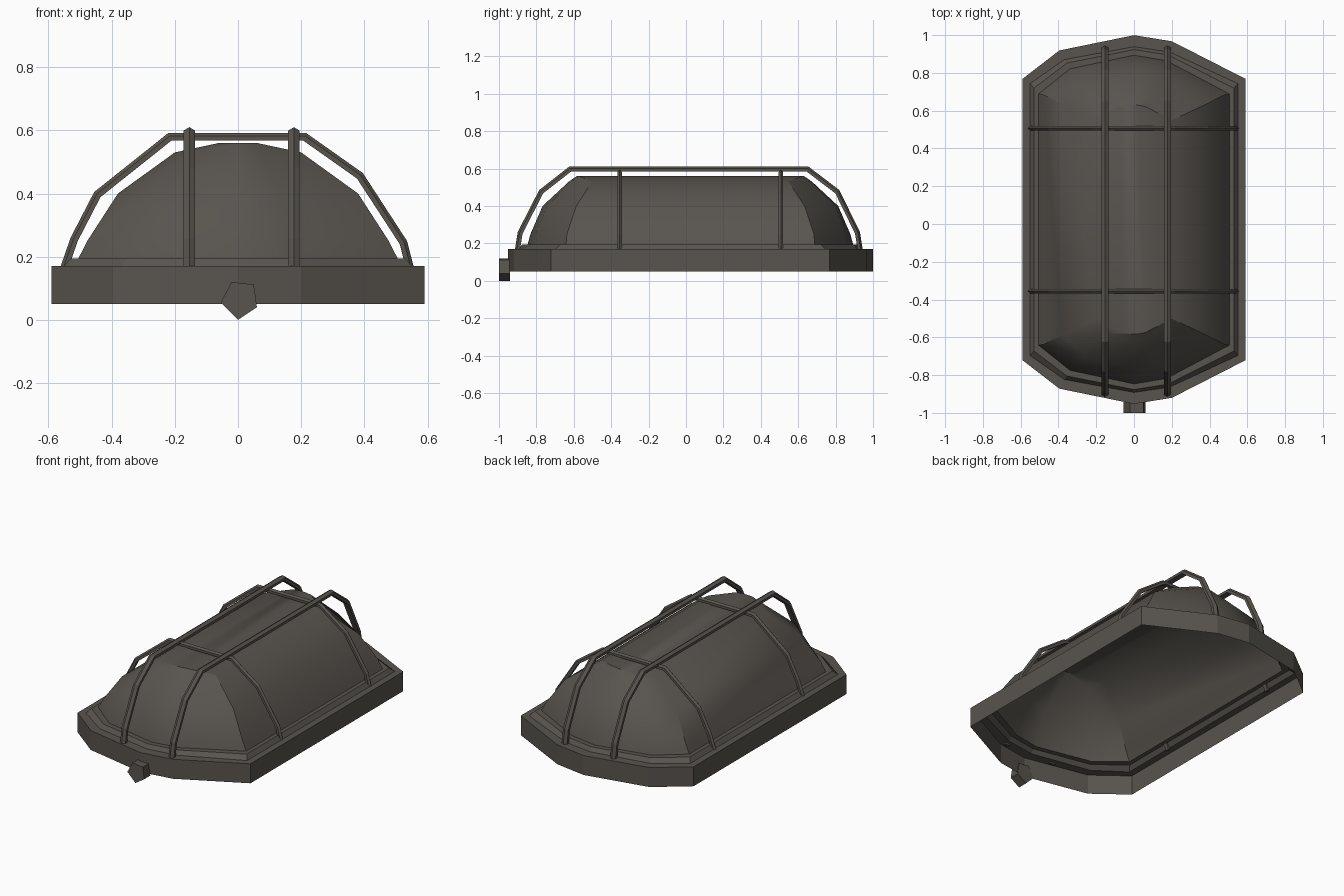
import bpy, math
from mathutils import Vector

if "Cube" in bpy.data.objects:
    bpy.data.objects.remove(bpy.data.objects["Cube"])

mat = bpy.data.materials.new("dark warm grey")
mat.diffuse_color = (0.098, 0.088, 0.076, 1)
mat.use_nodes = True
mat.node_tree.nodes["Principled BSDF"].inputs["Base Color"].default_value = mat.diffuse_color


def make(name, verts, faces, smooth=None):
    me = bpy.data.meshes.new(name)
    me.from_pydata(verts, [], faces)
    me.materials.append(mat)
    ob = bpy.data.objects.new(name, me)
    bpy.context.collection.objects.link(ob)
    bpy.ops.object.select_all(action='DESELECT')
    ob.select_set(True)
    bpy.context.view_layer.objects.active = ob
    if smooth:
        bpy.ops.object.shade_smooth_by_angle(angle=math.radians(smooth))
    return ob


# Faceted bowed end shared by base, lip and dome: (x fraction, bulge fraction)
END = [(1, 0), (0.34, 0.86), (0, 1), (-0.67, 0.65), (-1, 0)]


def outline(w, corner, tip, z, cy=0.0235):
    back = [(w * a, cy + corner + (tip - corner) * b, z) for a, b in END]
    front = [(w * a, cy - corner - (tip - corner) * b, z) for a, b in reversed(END)]
    return back + front


def loft(name, levels, cap=False, smooth=None):
    verts = [v for lv in levels for v in outline(*lv)]
    n = 2 * len(END)
    faces = []
    for r in range(len(levels) - 1):
        for i in range(n):
            j = (i + 1) % n
            faces.append((r * n + i, r * n + j, (r + 1) * n + j, (r + 1) * n + i))
    if cap:
        k = (len(levels) - 1) * n
        faces.append(tuple(range(k, k + n)))
    return make(name, verts, faces, smooth)


# Open-bottomed base wall, flange and raised lip: half width, corner y, tip y, z
loft("base_housing", [(0.59, 0.745, 0.976, 0.05), (0.59, 0.745, 0.976, 0.17),
                      (0.55, 0.72, 0.915, 0.17), (0.53, 0.695, 0.90, 0.195),
                      (0.505, 0.665, 0.87, 0.195)])

# Domed cover
loft("dome_cover", [(0.505, 0.665, 0.87, 0.195), (0.477, 0.66, 0.855, 0.25),
                    (0.38, 0.61, 0.79, 0.40), (0.20, 0.525, 0.65, 0.53),
                    (0.06, 0.598, 0.607, 0.56)], cap=True, smooth=30)


def bar(name, path, axis, offset, half_w, half_t):
    """Sweep a pentagonal section along a planar (u, z) path; mitred corners."""
    p = [Vector(q) for q in path]
    sec = [(-1, -1), (1, -1), (1, 0.2), (0, 1), (-1, 0.2)]
    verts, faces = [], []
    for i, q in enumerate(p):
        d1 = (p[i] - p[i - 1]).normalized() if i else (p[1] - p[0]).normalized()
        d2 = (p[i + 1] - p[i]).normalized() if i < len(p) - 1 else d1
        n1, n2 = Vector((-d1.y, d1.x)), Vector((-d2.y, d2.x))
        m = (n1 + n2).normalized()
        m /= m.dot(n1)
        for b, t in sec:
            c = q + m * (t - 1) * half_t      # path is the outer edge
            w = offset + b * half_w
            verts.append((w, c.x, c.y) if axis == 'y' else (c.x, w, c.y))
    k = len(sec)
    for r in range(len(p) - 1):
        for i in range(k):
            j = (i + 1) % k
            f = (r * k + i, r * k + j, (r + 1) * k + j, (r + 1) * k + i)
            faces.append(f if axis == 'x' else f[::-1])
    e = (len(p) - 1) * k
    faces += [tuple(range(k)), tuple(range(e, e + k))]
    ob = make(name, verts, faces)
    # consistent outward normals
    import bmesh
    bm = bmesh.new()
    bm.from_mesh(ob.data)
    bmesh.ops.recalc_face_normals(bm, faces=bm.faces)
    bm.to_mesh(ob.data)
    bm.free()


# Guard cage: lengthwise and crosswise bars
LONG = [(-0.915, 0.165), (-0.90, 0.26), (-0.785, 0.485), (-0.625, 0.61),
        (0.655, 0.61), (0.82, 0.485), (0.93, 0.26), (0.945, 0.165)]
CROSS = [(-0.563, 0.165), (-0.53, 0.26), (-0.455, 0.405), (-0.22, 0.592),
         (0.215, 0.592), (0.395, 0.465), (0.535, 0.25), (0.557, 0.165)]
for i, x in enumerate((-0.154, 0.177)):
    bar(f"guard_bar_long_{i}", LONG, 'y', x, 0.018, 0.0135)
for i, y in enumerate((-0.355, 0.507)):
    bar(f"guard_bar_cross_{i}", CROSS, 'x', y, 0.012, 0.0125)

# Cable gland stub on the front end
pent = [(0, 0), (0.06, 0.04), (0.05, 0.112), (-0.02, 0.12), (-0.055, 0.055)]
verts = [(x, y, z) for y in (-1.0, -0.94) for x, z in pent]
faces = [(0, 1, 2, 3, 4), (9, 8, 7, 6, 5)]
faces += [((i + 1) % 5, i, i + 5, (i + 1) % 5 + 5) for i in range(5)]
make("cable_gland", verts, faces)
